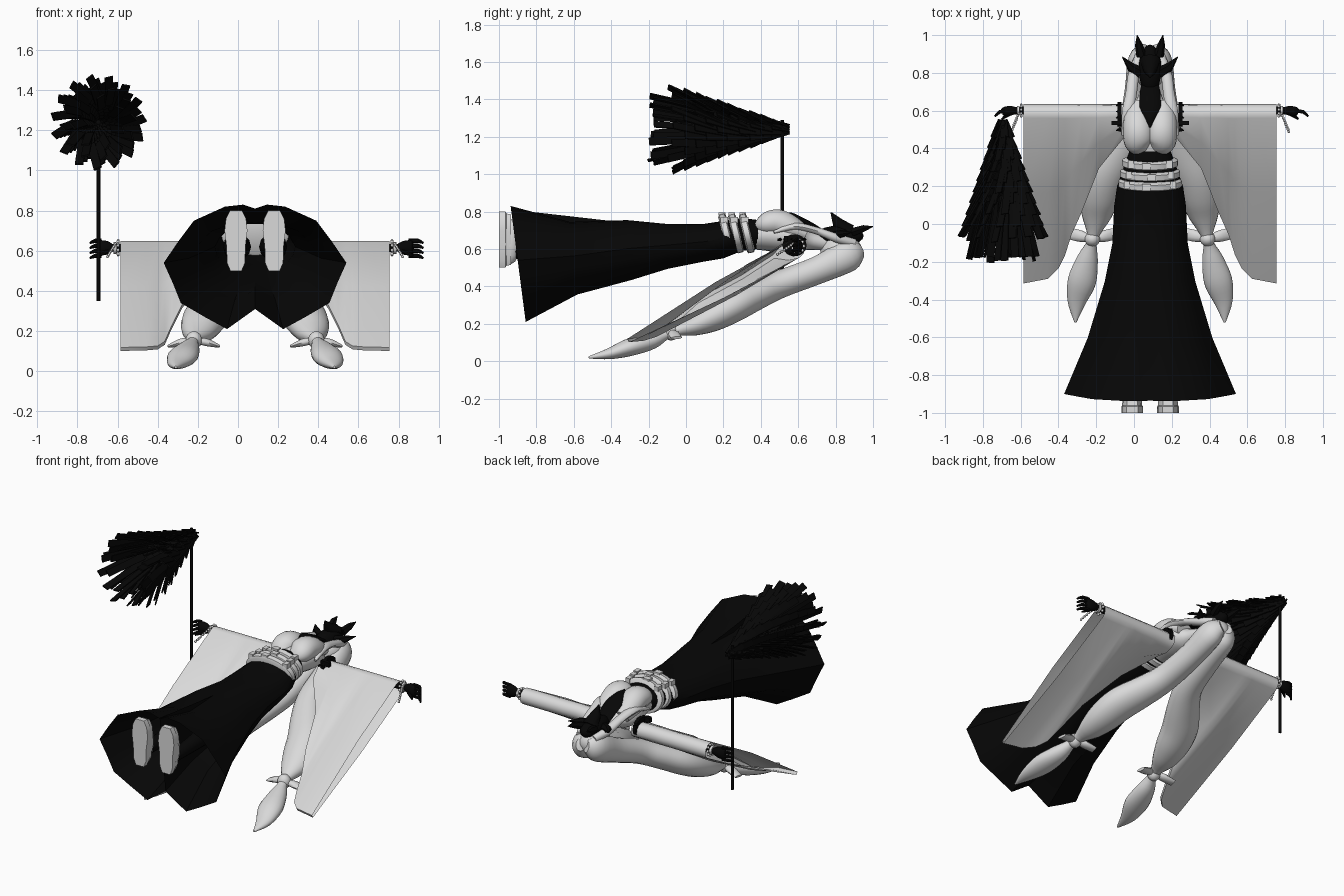
import bpy, bmesh, math, random
from mathutils import Vector, Matrix

if "Cube" in bpy.data.objects:
    bpy.data.objects.remove(bpy.data.objects["Cube"])

random.seed(4)
CX = 0.085  # body centre line


def material(name, v):
    m = bpy.data.materials.new(name)
    m.diffuse_color = (v, v, v, 1)
    m.use_nodes = True
    m.node_tree.nodes["Principled BSDF"].inputs["Base Color"].default_value = m.diffuse_color
    return m


BLACK = material("black", 0.002)
GREY = material("pale grey", 0.7)


def finish(name, bm, mat, angle=40):
    bmesh.ops.recalc_face_normals(bm, faces=bm.faces[:])
    me = bpy.data.meshes.new(name)
    bm.to_mesh(me)
    bm.free()
    ob = bpy.data.objects.new(name, me)
    bpy.context.collection.objects.link(ob)
    me.materials.append(mat)
    bpy.ops.object.select_all(action='DESELECT')
    ob.select_set(True)
    bpy.context.view_layer.objects.active = ob
    if angle:
        bpy.ops.object.shade_smooth_by_angle(angle=math.radians(angle))
    return ob


def loft(name, rings, mat, caps=(True, True), angle=40):
    bm = bmesh.new()
    vs = [[bm.verts.new(p) for p in r] for r in rings]
    n = len(vs[0])
    for a, b in zip(vs, vs[1:]):
        for i in range(n):
            bm.faces.new((a[i], a[(i + 1) % n], b[(i + 1) % n], b[i]))
    if caps[0]:
        bm.faces.new(vs[0])
    if caps[1]:
        bm.faces.new(vs[-1])
    return finish(name, bm, mat, angle)


def curve_through(pts, sub):
    # smooth interpolation of every component
    out = []
    for i in range(len(pts) - 1):
        p = [pts[max(0, min(len(pts) - 1, i + k))] for k in (-1, 0, 1, 2)]
        for j in range(sub):
            t = j / sub
            out.append([0.5 * (2 * b + (c - a) * t + (2 * a - 5 * b + 4 * c - d) * t * t
                               + (3 * b - a - 3 * c + d) * t ** 3) for a, b, c, d in zip(*p)])
    return out + [list(pts[-1])]


def tube(name, pts, mat, n=16, sub=4, ref=(1, 0, 0), angle=50):
    # points are x, y, z, half width along ref, half thickness
    pts = curve_through(pts, sub) if sub > 1 else pts
    c = [Vector(p[:3]) for p in pts]
    rings = []
    for i, p in enumerate(pts):
        t = (c[min(i + 1, len(c) - 1)] - c[max(i - 1, 0)]).normalized()
        u = Vector(ref)
        u = (u - t * u.dot(t)).normalized()
        v = t.cross(u)
        rings.append([c[i] + u * p[3] * math.cos(k * math.tau / n) + v * p[4] * math.sin(k * math.tau / n)
                      for k in range(n)])
    return loft(name, rings, mat, angle=angle)


def solid(name, loc, size, mat, seg=0):
    # ellipsoid when seg is given, otherwise a box
    bm = bmesh.new()
    if seg:
        bmesh.ops.create_uvsphere(bm, u_segments=seg, v_segments=max(4, seg // 2), radius=1)
    else:
        bmesh.ops.create_cube(bm, size=1)
    bmesh.ops.transform(bm, matrix=Matrix.Translation(loc) @ Matrix.Diagonal((*size, 1)), verts=bm.verts[:])
    return finish(name, bm, mat, 60 if seg else 0)


# wide trousers: ellipse at the waist blending to an angular hem
half = [(0, .81), (.06, .83), (.15, .82), (.305, .75), (.38, .65), (.455, .54),
        (.41, .44), (.37, .34), (.25, .27), (.14, .21), (0, .31)]
hem = half + [(-x, z) for x, z in half[-2:0:-1]]
stations = [(.385, .11, .755, .60, 0), (.3, .14, .765, .59, 0), (.2, .175, .75, .55, 0),
            (.1, .19, .735, .53, .1), (-.1, .2, .735, .49, .3), (-.3, .24, .755, .43, .5),
            (-.6, .33, .745, .355, .8), (-.9, .455, .83, .21, 1)]
rings = []
for y, hw, zt, zb, w in stations:
    ring = []
    for hx, hz in hem:
        u, v = hx / .455, (hz - .52) / .31
        a = math.atan2(v, u)
        u, v = math.cos(a) * (1 - w) + u * w, math.sin(a) * (1 - w) + v * w
        z = (zt + zb) / 2 + v * (zt - zb) / 2
        ring.append((CX + u * hw, y - .13 * w * (z - .54), z))
    rings.append(ring)
loft("trousers", rings, BLACK, caps=(True, False), angle=35)
# inner seam wall between the trouser legs
bm = bmesh.new()
bm.faces.new([bm.verts.new(p) for p in
              ((CX, -.05, .71), (CX, -.93, .81), (CX, -.87, .31), (CX, -.05, .51))])
finish("trouser_seam", bm, BLACK, 0)

# belts with buckles and side pouches
for i, y in enumerate((.215, .267, .325)):
    hw = .168 - .01 * i
    tube("belt", [(CX, y + d, .683 + d * .24, hw - e, .106 - e)
                  for d, e in ((-.021, .012), (-.014, 0), (.014, 0), (.021, .012))], GREY, n=28, sub=1)
    solid("buckle", (CX - .02 + .03 * (i % 2), y - .022, .788), (.045, .036, .012), GREY)
    for s in (-1, 1):
        solid("belt_loop", (CX + s * (hw - .045), y - .01, .755), (.03, .04, .03), GREY)

# torso, chest and collar
tube("torso", [(CX, .37, .67, .105, .075), (CX, .43, .675, .12, .085), (CX, .52, .67, .135, .09),
               (CX, .6, .655, .125, .075), (CX, .66, .645, .07, .05), (CX, .76, .63, .04, .04)], GREY, n=20)
tube("collar_panel", [(CX, .75, .665, .045, .02), (CX, .68, .715, .055, .02), (CX, .61, .752, .055, .02),
                      (CX, .56, .775, .03, .02), (CX, .51, .785, .004, .01)], BLACK, n=8)

# head
solid("back_hair", (CX, .83, .59), (.09, .112, .09), GREY, 20)
solid("face_mask", (CX, .82, .67), (.06, .13, .055), BLACK, 20)
tube("mask_crest", [(CX, .87, .69, .055, .045), (CX, .81, .74, .035, .03), (CX, .775, .795, .003, .003)],
     BLACK, n=8, sub=1)

sole = [(.028, .5), (.045, .54), (.047, .62), (.057, .7), (.05, .76), (.03, .8)]
for s in (-1, 1):
    def m(pts):
        return [(CX + s * p[0], *p[1:]) for p in pts]

    # face details
    tube("mask_ear", m([(.045, .89, .69, .028, .025), (.06, .95, .71, .02, .02), (.068, 1.0, .72, .002, .002)]),
         BLACK, n=6, sub=1)
    tube("mask_side_spike", m([(.05, .80, .67, .035, .03), (.10, .83, .68, .025, .022), (.147, .885, .69, .002, .002)]),
         BLACK, n=6, sub=1)
    tube("side_lock", m([(.05, .9, .63, .025, .025), (.085, .8, .66, .03, .025), (.10, .69, .70, .03, .02),
                         (.12, .58, .72, .03, .02), (.145, .47, .69, .008, .008)]), GREY, n=10)
    tube("chest", m([(.04, .39, .72, .045, .03), (.06, .43, .735, .075, .06), (.062, .49, .742, .08, .07),
                     (.065, .56, .715, .075, .065), (.06, .64, .68, .06, .04)]), GREY, n=18)

    # long tied hair tail
    tube("hair_tail", m([(.02, .935, .59, .03, .04), (.045, .87, .565, .07, .085), (.06, .7, .485, .075, .075),
                         (.09, .5, .41, .085, .075), (.155, .37, .35, .1, .08), (.23, .25, .29, .112, .085),
                         (.265, .14, .235, .105, .078), (.285, .04, .19, .078, .055), (.305, -.08, .155, .027, .025),
                         (.33, -.18, .11, .055, .045), (.36, -.3, .075, .075, .048), (.388, -.41, .04, .05, .03),
                         (.395, -.52, .02, .006, .006)]), GREY, n=18)
    solid("hair_knot", (CX + s * .305, -.08, .155), (.042, .04, .045), GREY, 14)
    for e in (-1, 1):
        tube("hair_bow", m([(.305, -.08, .155, .012, .012), (.305 + e * .06, -.065, .145, .03, .02),
                            (.305 + e * .125, -.05, .125, .03, .008)]), GREY, n=10, ref=(0, 1, 0))

    # hanging sleeve: hollow wedge, open at the wrist, thin at the trailing edge
    rings = []
    for d, ty, tz in ((.13, .47, .56), (.27, .3, .45), (.365, .06, .32), (.415, -.05, .22),
                      (.45, -.16, .14), (.485, -.23, .118), (.54, -.285, .113), (.67, -.31, .11)):
        arm, tip = Vector((0, .585, .6)), Vector((0, ty, tz))
        u = (tip - arm).normalized()
        n = Vector((0, -u.z, u.y))
        ring = [arm + .05 * (n * math.cos(a) - u * math.sin(a)) for a in [k * math.pi / 6 for k in range(7)]]
        ring += [arm.lerp(tip, .45) - n * .05, tip - n * .01, tip + n * .01, arm.lerp(tip, .45) + n * .045]
        rings.append([p + Vector((CX + s * d, 0, 0)) for p in ring])
    loft("sleeve", rings, GREY, caps=(True, False), angle=45)

    # shoulder strap and frill
    tube("arm_band", m([(.15, .58, .62, .065, .06), (.172, .58, .62, .065, .06)]), BLACK, n=14, sub=1, ref=(0, 1, 0))
    solid("strap", (CX + s * .175, .535, .655), (.06, .022, .03), BLACK)
    for k in range(5):
        tube("frill", m([(.155, .5 + .033 * k, .65, .015, .01), (.18, .495 + .033 * k, .655, .002, .002)]),
             BLACK, n=5, sub=1, ref=(0, 1, 0))

    # forearm, bracelet, hand
    tube("forearm", m([(.5, .6, .615, .024, .024), (.72, .6, .615, .02, .02)]), BLACK, n=10, sub=1, ref=(0, 1, 0))
    tube("bracelet", m([(.69, .6, .615, .026, .03), (.705, .6, .615, .026, .03)]), GREY, n=12, sub=1, ref=(0, 1, 0))
    for k in range(9):
        solid("chain_bead", (CX + s * (.695 + .005 * k), .585 - .012 * k, .635 - .008 * k), (.008,) * 3, GREY, 6)
        a = k * math.tau / 9
        solid("bracelet_bead", (CX + s * .682, .6 + .03 * math.cos(a), .615 + .035 * math.sin(a)),
              (.009,) * 3, GREY, 6)
    tube("palm", m([(.71, .6, .615, .018, .02), (.735, .6, .615, .025, .035), (.77, .595, .615, .025, .04),
                    (.785, .59, .615, .015, .035)]), BLACK, n=10, sub=2, ref=(0, 1, 0))
    reach = 0 if s > 0 else -.015
    for k in range(4):
        z = .65 - .025 * k
        tube("finger", m([(.765, .598, z, .011, .011), (.81 + reach, .594, z, .011, .011),
                          (.836 + reach, .57, z - .01, .006, .006)]), BLACK, n=6, sub=2, ref=(0, 0, 1))
    tube("thumb", m([(.735, .585, .6, .011, .011), (.765, .57, .585, .01, .01), (.785, .555, .575, .005, .005)]),
         BLACK, n=6, sub=2, ref=(0, 0, 1))

    # shoe and leg
    outline = sole + [(-w, z) for w, z in sole[::-1]]
    loft("shoe_sole", [[(CX + s * .095 + w * k, y, .65 + (z - .65) * k) for w, z in outline]
                       for y, k in ((-1, 1), (-.965, 1), (-.96, .93), (-.935, .9))], GREY, angle=30)
    solid("shoe_upper", (CX + s * .095, -.935, .64), (.045, .05, .12), GREY, 14)
    tube("leg", m([(.095, -.91, .58, .035, .035), (.095, -.6, .6, .055, .055), (.09, -.1, .62, .07, .07)]),
         BLACK, n=12, sub=2)

# staff
SX, SZ = -.695, 1.24
tube("staff", [(SX, .515, .35, .009, .009), (SX, .515, 1.29, .009, .009)], BLACK, n=10, sub=1)
solid("staff_cap", (SX, .525, SZ), (.025, .03, .03), BLACK, 12)

# overlapping slats: hollow twisted cone, with longer slats hanging from its inside
bm = bmesh.new()


def spot(r, a, y):
    return Vector((SX + r * math.cos(a), y, SZ + r * math.sin(a)))


layers = [(.008 + .012 * i, .55 - .045 * i, .05 + .02 * i, .46 - .058 * i, 6 + i, .3) for i in range(10)]
layers += [(.10, .15, .18, -.17, 12, .15), (.07, .12, .13, -.16, 7, .15)]
for i, (r0, y0, r1, y1, count, twist) in enumerate(layers):
    for k in range(count):
        a = (k + .5 * (i % 2)) * math.tau / count
        p = spot(r0, a, y0)
        q = spot(r1, a + twist, y1 - random.uniform(0, .035 if i > 8 else .01))
        d = (q - p).normalized()
        rad = spot(1, a + twist / 2, 0) - spot(0, 0, 0)
        w = Matrix.Rotation(.7, 3, d) @ (d.cross(rad).normalized() * .021)
        h = d.cross(w).normalized() * .004
        vs = [bm.verts.new(c + e * w + f * h) for c in (p, q) for e, f in ((-1, -1), (1, -1), (1, 1), (-1, 1))]
        for f in ((0, 1, 2, 3), (4, 5, 6, 7), (0, 1, 5, 4), (1, 2, 6, 5), (2, 3, 7, 6), (3, 0, 4, 7)):
            bm.faces.new([vs[j] for j in f])
finish("broom_slats", bm, BLACK, 0)
